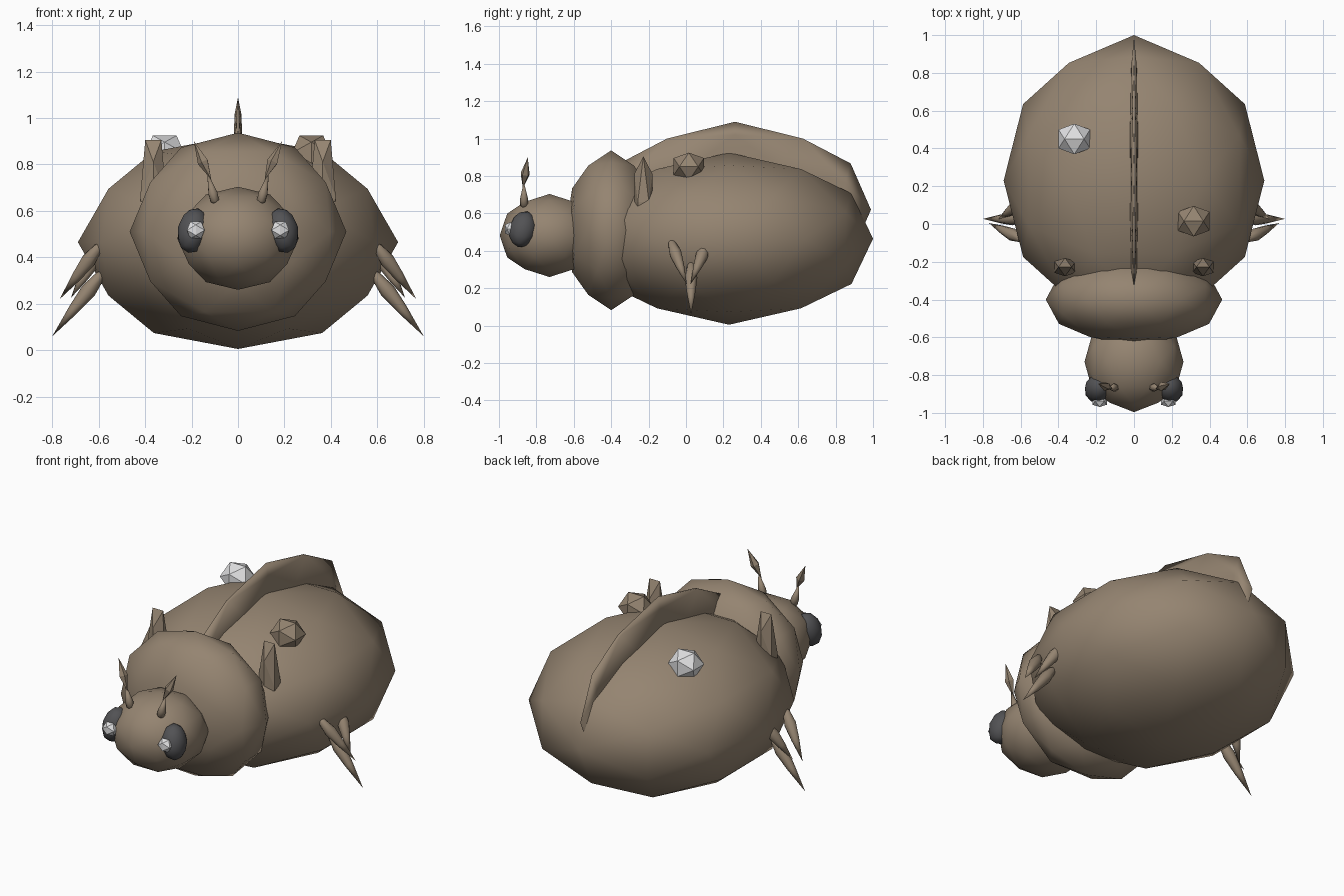
import bpy, bmesh, math
from mathutils import Vector, Euler

if "Cube" in bpy.data.objects:
    bpy.data.objects.remove(bpy.data.objects["Cube"])


def material(name, rgb):
    m = bpy.data.materials.new(name)
    m.diffuse_color = (*rgb, 1)
    m.use_nodes = True
    m.node_tree.nodes["Principled BSDF"].inputs["Base Color"].default_value = m.diffuse_color
    return m


BROWN = material("shell_brown", (0.30, 0.232, 0.165))
DARK = material("eye_grey", (0.085, 0.085, 0.09))
PALE = material("pale_grey", (0.75, 0.75, 0.76))


def finish(name, bm, mat, smooth):
    bmesh.ops.recalc_face_normals(bm, faces=bm.faces[:])
    for f in bm.faces:
        f.smooth = smooth
    me = bpy.data.meshes.new(name)
    bm.to_mesh(me)
    bm.free()
    me.materials.append(mat)
    ob = bpy.data.objects.new(name, me)
    bpy.context.collection.objects.link(ob)
    return ob


def ico_points(subdivided):
    """Axis-aligned icosahedron, optionally with its edge midpoints pushed out."""
    p = (1 + math.sqrt(5)) / 2
    pts = []
    for a in (-p, p):
        for b in (-1, 1):
            pts += [Vector((a, b, 0)), Vector((0, a, b)), Vector((b, 0, a))]
    pts = [v.normalized() for v in pts]
    if subdivided:
        mids = [(u + v).normalized() for i, u in enumerate(pts) for v in pts[:i]
                if (u - v).length < 1.1]
        pts = pts + mids
    return pts


def ball(name, centre, radii, mat=BROWN, subdivided=True, tilt=(0, 0, 0)):
    bm = bmesh.new()
    for v in ico_points(subdivided):
        bm.verts.new(v)
    bmesh.ops.convex_hull(bm, input=bm.verts[:])
    rot = Euler([math.radians(a) for a in tilt]).to_matrix()
    for v in bm.verts:
        s = Vector((v.co.x * radii[0], v.co.y * radii[1], v.co.z * radii[2]))
        v.co = rot @ s + Vector(centre)
    return finish(name, bm, mat, subdivided)


def spindle(name, start, end, rings, sides=8, smooth=True):
    """Pointed leaf shape between two points; rings are (fraction, radius)."""
    a, b = Vector(start), Vector(end)
    q = (b - a).to_track_quat('Z', 'Y')
    bm = bmesh.new()
    loops = []
    for t, r in rings:
        loops.append([bm.verts.new(a.lerp(b, t) + q @ Vector((
            r * math.cos(math.tau * i / sides), r * math.sin(math.tau * i / sides), 0)))
            for i in range(sides)])
    tips = bm.verts.new(a), bm.verts.new(b)
    for i in range(sides):
        j = (i + 1) % sides
        bm.faces.new((tips[0], loops[0][j], loops[0][i]))
        bm.faces.new((tips[1], loops[-1][i], loops[-1][j]))
        for lo, hi in zip(loops, loops[1:]):
            bm.faces.new((lo[i], lo[j], hi[j], hi[i]))
    return finish(name, bm, BROWN, smooth)


# Main masses
ball("abdomen", (0, 0.23, 0.465), (0.69, 0.77, 0.46))
ball("thorax", (0, -0.40, 0.51), (0.467, 0.245, 0.427))
ball("head", (0, -0.73, 0.482), (0.262, 0.266, 0.222))
ball("back_fin", (0, 0.262, 0.62), (0.027, 0.727, 0.47))

# Knobs on the back
ball("brown_knob", (0.316, 0.015, 0.85), (0.098, 0.095, 0.088), BROWN, False)
ball("pale_knob", (-0.316, 0.45, 0.85), (0.098, 0.095, 0.088), PALE, False)

leaf = [(0.10, 0.021), (0.32, 0.034), (0.60, 0.023)]
for side, s in (("left", -1), ("right", 1)):
    # Eyes with pale glints
    ball(side + "_eye", (s * 0.193, -0.872, 0.515), (0.068, 0.074, 0.101), DARK,
         tilt=(-14, -s * 12, 0))
    ball(side + "_eye_glint", (s * 0.182, -0.938, 0.517), (0.045, 0.036, 0.043), PALE, False)
    # Two-segment antennae
    spindle(side + "_antenna_base", (s * 0.095, -0.865, 0.625), (s * 0.133, -0.867, 0.77),
            [(0.12, 0.021), (0.35, 0.022)], 6)
    spindle(side + "_antenna_tip", (s * 0.115, -0.872, 0.735), (s * 0.19, -0.846, 0.90),
            [(0.46, 0.025)], 5, False)
    # Shoulder horn
    ball(side + "_horn", (s * 0.365, -0.228, 0.66), (0.066, 0.057, 0.288), BROWN, False)
    # Leg claws
    spindle(side + "_leg_front", (s * 0.585, -0.085, 0.465), (s * 0.768, 0.005, 0.22), leaf)
    spindle(side + "_leg_rear", (s * 0.585, 0.115, 0.45), (s * 0.72, 0.025, 0.225), leaf)
    spindle(side + "_leg_lower", (s * 0.57, 0.027, 0.35), (s * 0.80, 0.027, 0.06), leaf)
